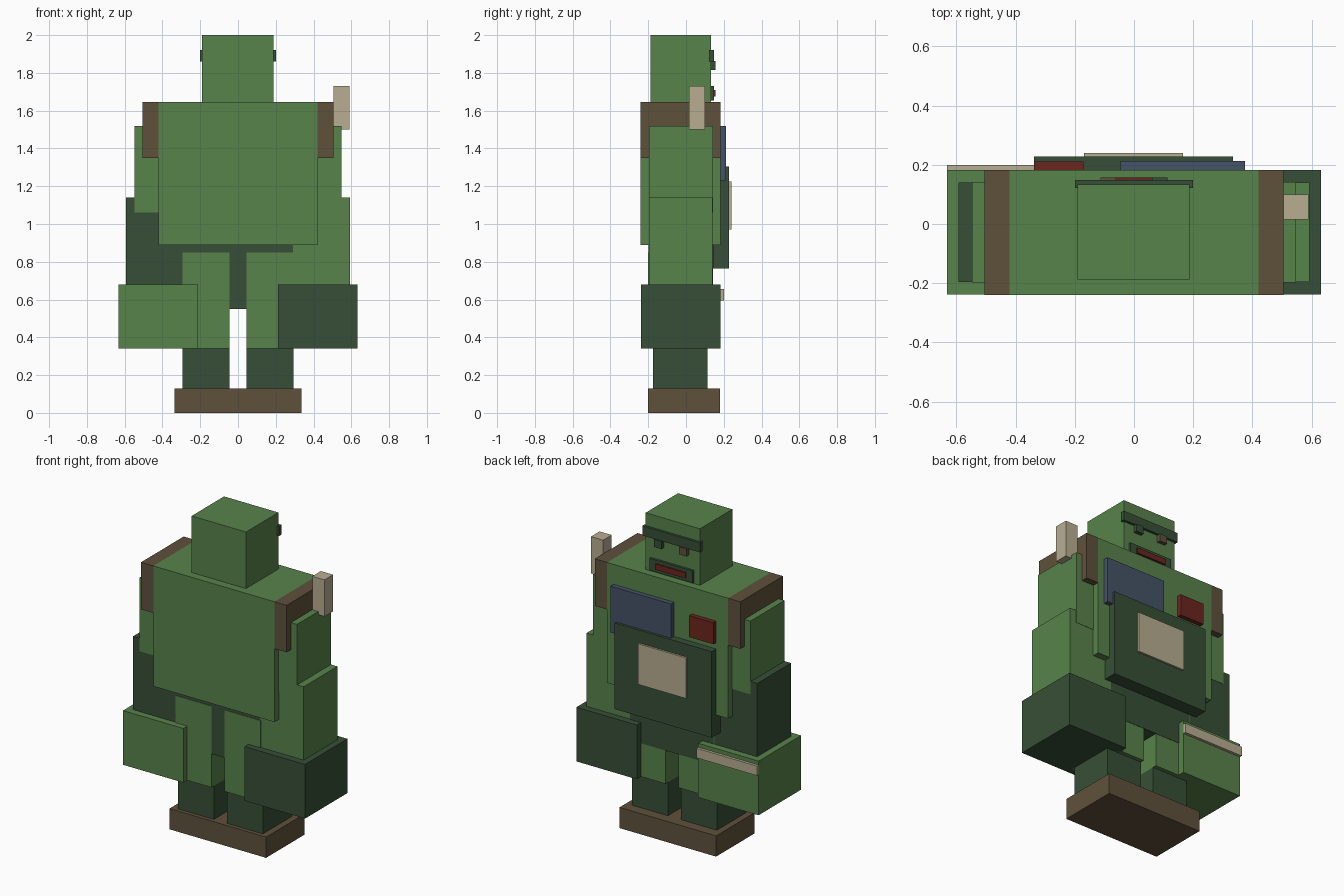
import bpy
import bmesh

cube = bpy.data.objects.get("Cube")
if cube:
    bpy.data.objects.remove(cube, do_unlink=True)


def make_material(name, rgb):
    """Flat material from 0-255 screen values, converted to linear."""
    linear = [((c / 255 + 0.055) / 1.055) ** 2.4 for c in rgb]
    mat = bpy.data.materials.new(name)
    mat.use_nodes = True
    mat.diffuse_color = (*linear, 1)
    mat.node_tree.nodes["Principled BSDF"].inputs["Base Color"].default_value = (*linear, 1)
    return mat


green = make_material("green", (88, 131, 76))
dark = make_material("dark_green", (55, 79, 55))
brown = make_material("brown", (95, 81, 59))
beige = make_material("beige", (184, 174, 146))
blue = make_material("slate_blue", (69, 82, 102))
red = make_material("dark_red", (108, 38, 31))


def block(name, mat, x, y, z):
    """Box between the given (low, high) limits on each axis."""
    bm = bmesh.new()
    bmesh.ops.create_cube(bm, size=1)
    for v in bm.verts:
        v.co = [lim[0] if c < 0 else lim[1] for c, lim in zip(v.co, (x, y, z))]
    mesh = bpy.data.meshes.new(name)
    bm.to_mesh(mesh)
    bm.free()
    mesh.materials.append(mat)
    obj = bpy.data.objects.new(name, mesh)
    bpy.context.collection.objects.link(obj)
    return obj


def pair(name, mats, x, y, z):
    """Mirrored boxes: mats are for the left (+x) and right (-x) side."""
    block("left_" + name, mats[0], x, y, z)
    block("right_" + name, mats[1], (-x[1], -x[0]), y, z)


# Feet and legs
block("foot_base", brown, (-0.335, 0.335), (-0.2, 0.18), (0, 0.13))
pair("shin", (dark, dark), (0.045, 0.295), (-0.175, 0.115), (0.13, 0.34))
pair("thigh", (green, green), (0.045, 0.295), (-0.2, 0.14), (0.34, 0.85))
block("pelvis", dark, (-0.29, 0.29), (-0.198, 0.142), (0.55, 0.9))

# Torso and shoulders
block("torso", green, (-0.42, 0.42), (-0.24, 0.183), (0.89, 1.645))
pair("shoulder_pad", (brown, brown), (0.42, 0.505), (-0.24, 0.183), (1.35, 1.645))
block("shoulder_spike", beige, (0.505, 0.59), (0.015, 0.1), (1.5, 1.73))

# Arms and fists
pair("upper_arm", (green, green), (0.3, 0.547), (-0.197, 0.142), (1.06, 1.52))
pair("forearm", (green, dark), (0.27, 0.592), (-0.195, 0.14), (0.68, 1.14))
pair("fist", (dark, green), (0.213, 0.632), (-0.238, 0.183), (0.34, 0.68))
block("knuckle_strip", beige, (-0.632, -0.213), (0.183, 0.2), (0.595, 0.655))

# Plates on the chest and belly
block("belly_plate", dark, (-0.338, 0.335), (0.143, 0.228), (0.765, 1.305))
block("belly_patch", beige, (-0.168, 0.166), (0.228, 0.24), (0.97, 1.225))
block("chest_patch", blue, (-0.045, 0.375), (0.183, 0.213), (1.23, 1.52))
block("chest_badge", red, (-0.338, -0.17), (0.183, 0.211), (1.345, 1.48))

# Head and face
block("head", green, (-0.19, 0.187), (-0.188, 0.133), (1.64, 2))
block("brow", dark, (-0.2, 0.2), (0.122, 0.148), (1.86, 1.92))
pair("eye", (dark, brown), (0.06, 0.113), (0.13, 0.157), (1.815, 1.862))
block("mouth", dark, (-0.15, 0.15), (0.13, 0.148), (1.655, 1.73))
block("tongue", red, (-0.105, 0.105), (0.148, 0.157), (1.675, 1.71))
